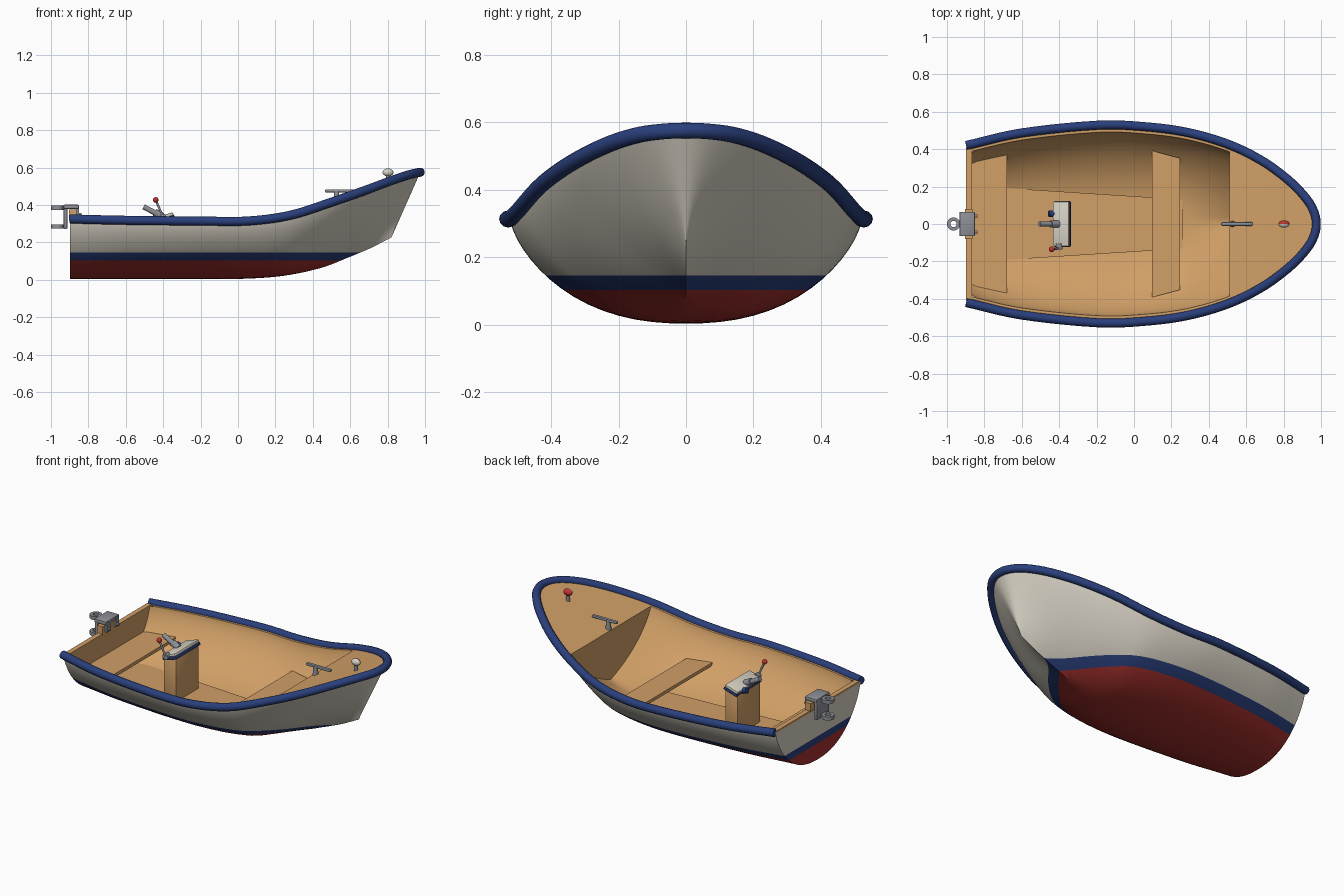
import bpy, bmesh, math
from mathutils import Vector, Matrix

if "Cube" in bpy.data.objects:
    bpy.data.objects.remove(bpy.data.objects["Cube"])


def material(name, rgb):
    m = bpy.data.materials.new(name)
    m.diffuse_color = (*rgb, 1)
    m.use_nodes = True
    m.node_tree.nodes["Principled BSDF"].inputs["Base Color"].default_value = m.diffuse_color
    return m


CREAM = material("cream", (0.68, 0.64, 0.55))
NAVY = material("navy", (0.023, 0.05, 0.2))
RED = material("hull red", (0.36, 0.03, 0.026))
WOOD = material("wood", (0.64, 0.35, 0.135))
GREY = material("grey metal", (0.27, 0.28, 0.31))
BRIGHT = material("bright red", (0.52, 0.035, 0.03))


def finish(name, bm, *mats, angle=35):
    bmesh.ops.recalc_face_normals(bm, faces=bm.faces)
    me = bpy.data.meshes.new(name)
    bm.to_mesh(me)
    bm.free()
    for m in mats:
        me.materials.append(m)
    me.polygons.foreach_set("use_smooth", [True] * len(me.polygons))
    me.set_sharp_from_angle(angle=math.radians(angle))
    ob = bpy.data.objects.new(name, me)
    bpy.context.collection.objects.link(ob)
    return ob


def box(name, center, size, mat, tilt=0, bevel=0):
    bm = bmesh.new()
    mtx = Matrix.Translation(center) @ Matrix.Rotation(tilt, 4, 'Y') @ Matrix.Diagonal((*size, 1))
    bmesh.ops.create_cube(bm, size=1, matrix=mtx)
    if bevel:
        bmesh.ops.bevel(bm, geom=bm.edges[:], offset=bevel, segments=2, affect='EDGES', profile=0.5)
    return finish(name, bm, mat)


def rod(name, a, b, r, mat, r2=None):
    a, b = Vector(a), Vector(b)
    bm = bmesh.new()
    mtx = Matrix.Translation((a + b) / 2) @ (b - a).to_track_quat('Z', 'Y').to_matrix().to_4x4()
    bmesh.ops.create_cone(bm, cap_ends=True, segments=20, radius1=r, radius2=r2 or r,
                          depth=(b - a).length, matrix=mtx)
    return finish(name, bm, mat)


def ball(name, c, size, *mats):
    bm = bmesh.new()
    bmesh.ops.create_uvsphere(bm, u_segments=24, v_segments=12, radius=1,
                              matrix=Matrix.Translation(c) @ Matrix.Diagonal((*size, 1)))
    if len(mats) > 1:  # port half takes the second colour
        for f in bm.faces:
            f.material_index = int(f.calc_center_median().y > c[1])
    return finish(name, bm, *mats)


def slab(name, pts, z0, z1, mat):
    # symmetric plank: pts are (x, half width) along the boat
    outline = [(x, y) for x, y in pts] + [(x, -y) for x, y in reversed(pts)]
    bm = bmesh.new()
    f = bm.faces.new([bm.verts.new((x, y, z0)) for x, y in outline])
    ext = bmesh.ops.extrude_face_region(bm, geom=[f])
    bmesh.ops.translate(bm, vec=(0, 0, z1 - z0), verts=[g for g in ext['geom'] if isinstance(g, bmesh.types.BMVert)])
    return finish(name, bm, mat)


# Hull lines: sheer x, half width, sheer z, keel x, keel z
LINES = [(-.897, .412, .325, -.897, .003), (-.6, .479, .318, -.6, .003), (-.2, .52, .314, -.2, .003),
         (.05, .513, .314, .05, .006), (.28, .483, .345, .25, .022), (.5, .42, .415, .44, .062),
         (.68, .333, .478, .58, .115), (.82, .232, .53, .70, .165), (.91, .142, .56, .77, .2),
         (.96, .066, .572, .81, .22), (.975, 0, .575, .82, .225)]


def stations(steps=5):
    p = [Vector(r) for r in LINES]
    tail = p[-2].copy()
    tail[1] *= -1
    p = [2 * p[0] - p[1]] + p + [tail]
    out = []
    for i in range(1, len(p) - 2):
        a, b, c, d = p[i - 1:i + 3]
        for k in range(steps):
            t = k / steps
            out.append((2 * b + (c - a) * t + (2 * a - 5 * b + 4 * c - d) * t * t
                        + (3 * b - a - 3 * c + d) * t ** 3) / 2)
    return out + [p[-2]]


def section(st, inset=0, n=16):
    xs, ys, zs, xk, zk = st
    ys, zk = max(ys - inset, 0), zk + inset
    v = min(max((xs - .3) / .65, 0), 1)
    pts = []
    for i in range(-n, n + 1):
        u = math.sin(i / n * math.pi / 2)
        w = (1 - v) * (1 - max(1 - abs(u) ** 2.35, 0) ** .69) + v * abs(u)
        pts.append(Vector((xk + (xs - xk) * w, ys * u, zk + (zs - zk) * w)))
    return pts


def loft(bm, rows):
    grid = [[bm.verts.new(p) for p in r] for r in rows]
    for a, b in zip(grid, grid[1:]):
        for i in range(len(a) - 1):
            bm.faces.new((a[i], a[i + 1], b[i + 1], b[i]))
    return grid


ST = stations()

# Outer hull with transom, cut into paint bands by height
bm = bmesh.new()
grid = loft(bm, [section(s) for s in ST])
bm.faces.new(grid[0])
bmesh.ops.remove_doubles(bm, verts=bm.verts, dist=0.0003)
for z in (.102, .145):
    bmesh.ops.bisect_plane(bm, geom=bm.verts[:] + bm.edges[:] + bm.faces[:], dist=1e-5,
                           plane_co=(0, 0, z), plane_no=(0, 0, 1))
for f in bm.faces:
    z = f.calc_center_median().z
    f.material_index = 0 if z > .145 else 1 if z > .102 else 2
finish("hull", bm, CREAM, NAVY, RED)

# Wooden lining cut at the bulkhead plane, with gunwale strip and inner transom
BULK = .51
bm = bmesh.new()
aft = [s for s in ST if s[0] < .66]
rows = [section(s, .03) for s in aft]
for p in rows[0]:
    p.x = -.868
grid = loft(bm, [r for k, r in enumerate(rows) if k == 0 or r[0].x > -.86])
bm.faces.new(grid[0])
for side in (0, -1):
    loft(bm, [[section(s)[side], section(s, .03)[side]] for s in aft])
bmesh.ops.bisect_plane(bm, geom=bm.verts[:] + bm.edges[:] + bm.faces[:], dist=1e-5,
                       plane_co=(BULK, 0, 0), plane_no=(1, 0, 0), clear_outer=True)
finish("hull_lining", bm, WOOD)
box("transom_cap", (-.882, 0, .323), (.03, .80, .012), WOOD)

# Bulkhead: true slice of the lining surface
edge = []
for j in range(len(rows[0])):
    for a, b in zip(rows, rows[1:]):
        if a[j].x <= BULK < b[j].x:
            edge.append(a[j].lerp(b[j], (BULK - a[j].x) / (b[j].x - a[j].x)))
bm = bmesh.new()
bm.faces.new([bm.verts.new(p) for p in edge])
finish("bulkhead", bm, WOOD)

# Foredeck
k = next(i for i, s in enumerate(ST) if s[0] > BULK)
first = ST[k - 1].lerp(ST[k], (BULK - ST[k - 1][0]) / (ST[k][0] - ST[k - 1][0])) if len(ST[k]) < 5 else \
    ST[k - 1] + (ST[k] - ST[k - 1]) * ((BULK - ST[k - 1][0]) / (ST[k][0] - ST[k - 1][0]))
bm = bmesh.new()
loft(bm, [[Vector((s[0], s[1] * q, s[2])) for q in (-1, -.5, 0, .5, 1)] for s in [first] + ST[k:]])
bmesh.ops.remove_doubles(bm, verts=bm.verts, dist=0.0003)
finish("foredeck", bm, WOOD)

# Rubbing rail around the sheer
side = [Vector((s[0], s[1] + .008 * min(1, s[1] / .1), s[2])) for s in ST]
path = side + [Vector((p.x, -p.y, p.z)) for p in reversed(side[:-1])]
cu = bpy.data.curves.new("rail", 'CURVE')
cu.dimensions = '3D'
cu.bevel_depth, cu.bevel_resolution, cu.use_fill_caps = .024, 4, True
sp = cu.splines.new('POLY')
sp.points.add(len(path) - 1)
for q, p in zip(sp.points, path):
    q.co = (*p, 1)
sp.use_smooth = True
cu.materials.append(NAVY)
bpy.context.collection.objects.link(bpy.data.objects.new("rail", cu))

# Floor and seats
slab("floor", [(-.87, .2), (-.68, .192), (.1, .142), (.26, .13)], .045, .066, WOOD)
slab("aft_bench", [(-.87, .345), (-.68, .376)], .17, .19, WOOD)
slab("middle_seat", [(.095, .392), (.245, .352)], .162, .182, WOOD)

# Steering console
box("console_body", (-.385, 0, .19), (.085, .22, .27), WOOD, bevel=.006)
box("console_trim", (-.384, 0, .324), (.094, .244, .02), NAVY, tilt=-.3, bevel=.006)
box("console_top", (-.389, 0, .339), (.09, .238, .018), CREAM, tilt=-.3, bevel=.006)
rod("steering_hub", (-.405, 0, .338), (-.445, 0, .36), .02, GREY)
rod("steering_column", (-.42, 0, .345), (-.505, 0, .39), .014, GREY)
rod("throttle_base", (-.40, -.135, .335), (-.40, -.105, .335), .018, GREY)
rod("throttle_lever", (-.40, -.13, .335), (-.44, -.135, .425), .006, GREY)
ball("throttle_knob", (-.44, -.135, .427), (.015, .015, .015), BRIGHT)
rod("console_button", (-.42, .055, .318), (-.455, .055, .328), .017, NAVY)

# Bow cleat
box("cleat_bar", (.55, 0, .475), (.168, .02, .017), GREY, bevel=.006)
rod("cleat_post", (.527, 0, .41), (.527, 0, .475), .017, GREY, .013)

# Bow light, two coloured halves
rod("bow_light_post", (.802, 0, .51), (.802, 0, .57), .011, GREY)
ball("bow_light", (.802, 0, .574), (.029, .02, .021), CREAM, BRIGHT)

# Motor bracket on a wooden pad
box("motor_pad", (-.883, 0, .35), (.04, .16, .05), WOOD)
box("bracket_top", (-.892, 0, .39), (.082, .13, .022), GREY, bevel=.005)
box("bracket_plate", (-.922, 0, .335), (.02, .12, .125), GREY, bevel=.004)
for i, y in enumerate((-.042, .042)):
    box(f"clamp_finger_{i}", (-.856, y, .365), (.014, .03, .06), GREY)
    rod(f"clamp_screw_{i}", (-.868, y, .35), (-.838, y, .35), .008, GREY)
for i, z in enumerate((.385, .285)):
    bm = bmesh.new()
    ring = []
    for k in range(24):
        c, s = math.cos(k * math.tau / 24), math.sin(k * math.tau / 24)
        ring.append([bm.verts.new((-.965 + r * c, r * s, z + h))
                     for r, h in ((.035, -.011), (.035, .011), (.017, .011), (.017, -.011))])
    for k in range(24):
        a, b = ring[k], ring[(k + 1) % 24]
        for j in range(4):
            bm.faces.new((a[j], a[(j + 1) % 4], b[(j + 1) % 4], b[j]))
    finish(f"swivel_ring_{i}", bm, GREY)
    box(f"swivel_arm_{i}", (-.931, 0, z), (.025, .04, .022), GREY)
